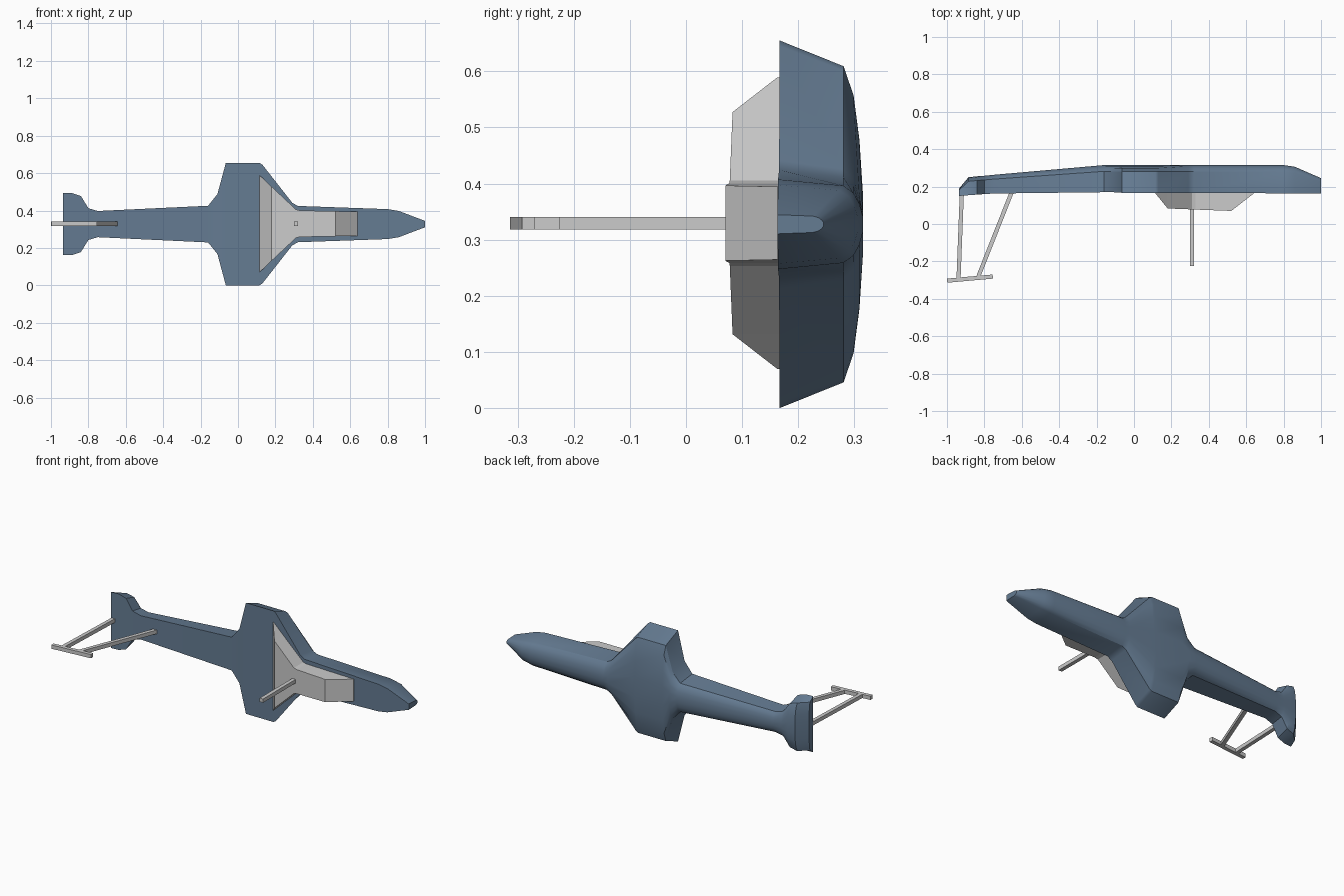
import bpy, bmesh, math
from mathutils import Vector

if "Cube" in bpy.data.objects:
    bpy.data.objects.remove(bpy.data.objects["Cube"])

ZC = 0.3275  # height of the long axis


def make_object(name, rings, material=None, smooth=False):
    """Skin a list of closed rings, capping both ends."""
    bm = bmesh.new()
    loops = [[bm.verts.new(p) for p in ring] for ring in rings]
    n = len(loops[0])
    for a, b in zip(loops, loops[1:]):
        for i in range(n):
            j = (i + 1) % n
            bm.faces.new((a[i], a[j], b[j], b[i]))
    bm.faces.new(loops[0][::-1])
    bm.faces.new(loops[-1])
    bmesh.ops.recalc_face_normals(bm, faces=bm.faces)
    mesh = bpy.data.meshes.new(name)
    bm.to_mesh(mesh)
    bm.free()
    obj = bpy.data.objects.new(name, mesh)
    bpy.context.collection.objects.link(obj)
    if material:
        mesh.materials.append(material)
    if smooth:
        bpy.ops.object.select_all(action='DESELECT')
        obj.select_set(True)
        bpy.context.view_layer.objects.active = obj
        bpy.ops.object.shade_smooth_by_angle(angle=math.radians(30))
    return obj


def bar(name, start, end, width=0.022):
    """Square bar between two points of the x-y plane."""
    a, b = Vector((*start, ZC + 0.002)), Vector((*end, ZC + 0.002))
    d = (b - a).normalized()
    side = Vector((-d.y, d.x, 0)) * width / 2
    up = Vector((0, 0, width / 2))
    rings = [[p + side + up, p - side + up, p - side - up, p + side - up]
             for p in (a, b)]
    return make_object(name, rings)


blue = bpy.data.materials.new("blue_paint")
blue.diffuse_color = (0.13, 0.20, 0.29, 1)
blue.use_nodes = True
blue.node_tree.nodes["Principled BSDF"].inputs["Base Color"].default_value = blue.diffuse_color

# Body: flat front face, domed back; stations are (x, half height, y front, y back)
stations = [
    (-0.935, 0.165, 0.150, 0.190),
    (-0.885, 0.165, 0.154, 0.250),
    (-0.840, 0.150, 0.157, 0.255),
    (-0.800, 0.085, 0.160, 0.258),
    (-0.750, 0.070, 0.163, 0.263),
    (-0.160, 0.098, 0.170, 0.315),
    (-0.110, 0.160, 0.170, 0.315),
    (-0.065, 0.3275, 0.167, 0.315),
    (0.115, 0.3275, 0.167, 0.315),
    (0.130, 0.318, 0.167, 0.315),
    (0.290, 0.114, 0.166, 0.315),
    (0.320, 0.097, 0.166, 0.315),
    (0.800, 0.080, 0.164, 0.315),
    (0.860, 0.070, 0.164, 0.306),
    (1.000, 0.017, 0.163, 0.245),
]
# Half section as (depth fraction, height fraction), mirrored in z
half = [(0, 1), (0.77, 0.86), (0.89, 0.70), (0.96, 0.46), (1, 0.18)]
section = half + [(d, -h) for d, h in reversed(half)]
make_object("body",
            [[(x, y0 + d * (y1 - y0), ZC + h * hh) for d, h in section]
             for x, hh, y0, y1 in stations], blue, True)

# Front fairing: (x, half height, y of outer face)
fairing = [
    (0.115, 0.260, 0.163),
    (0.180, 0.198, 0.083),
    (0.310, 0.076, 0.078),
    (0.330, 0.071, 0.077),
    (0.520, 0.067, 0.070),
    (0.640, 0.065, 0.163),
]
make_object("front_fairing",
            [[(x, y, ZC + 0.002 + h), (x, 0.18, ZC + 0.002 + h),
              (x, 0.18, ZC + 0.002 - h), (x, y, ZC + 0.002 - h)]
             for x, h, y in fairing])

# Support struts and tail skid
bar("main_strut", (0.31, 0.10), (0.31, -0.225))
bar("tail_strut_rear", (-0.92, 0.18), (-0.938, -0.288))
bar("tail_strut_slanted", (-0.650, 0.18), (-0.832, -0.280))
bar("tail_skid", (-0.999, -0.303), (-0.755, -0.281))
